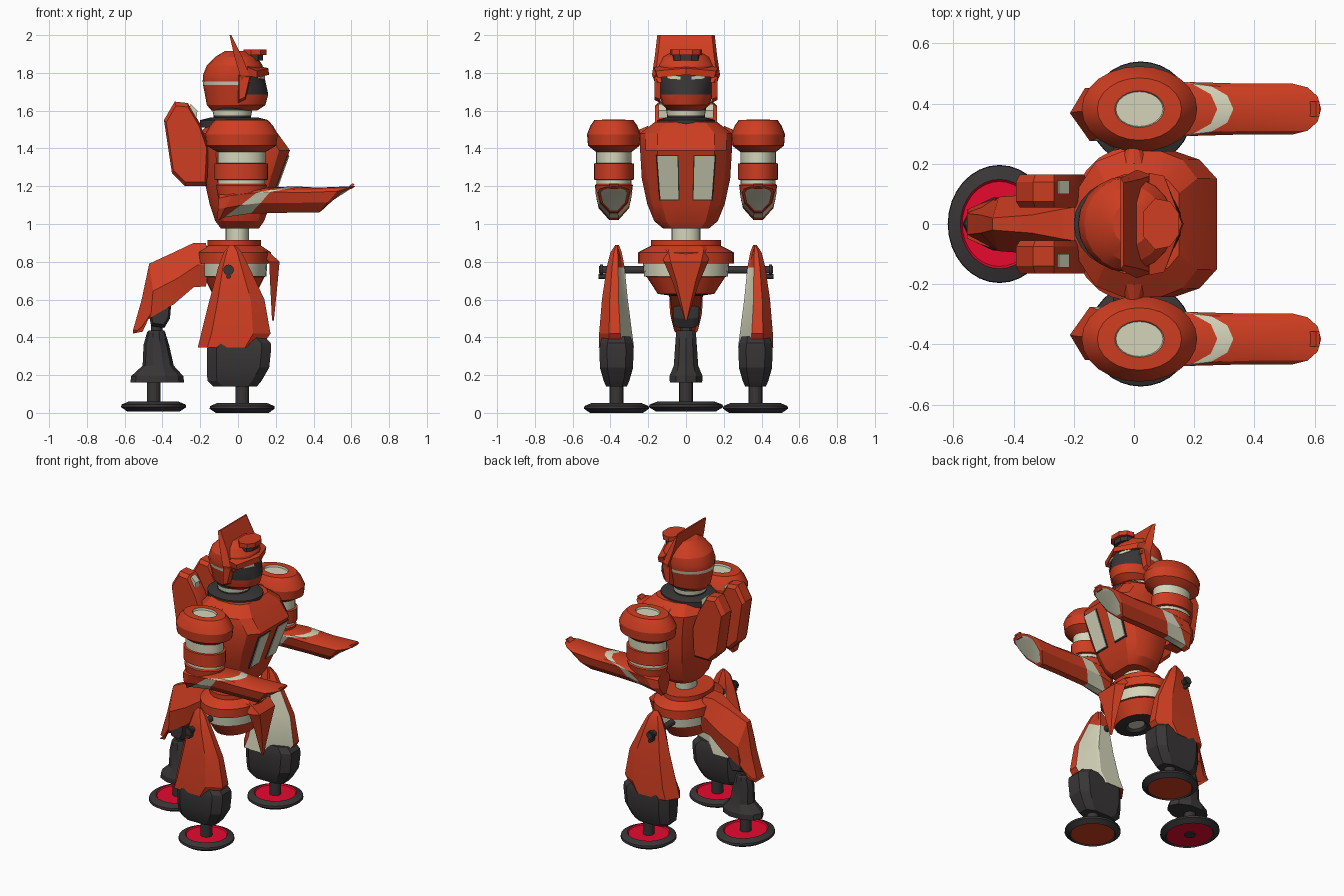
import bpy, bmesh, math

if "Cube" in bpy.data.objects:
    bpy.data.objects.remove(bpy.data.objects["Cube"])

COLOURS = {
    "orange": (0.62, 0.047, 0.015), "cream": (0.66, 0.66, 0.49),
    "charcoal": (0.04, 0.036, 0.036), "crimson": (0.86, 0.003, 0.03),
}
MATS = {}
for key, rgb in COLOURS.items():
    MATS[key] = bpy.data.materials.new(key)
    MATS[key].diffuse_color = (*rgb, 1)
NAMES = list(COLOURS)


def loft(name, rings, cols, rule=None):
    """Skin a stack of equal-length rings; cols is one colour or [cap, bands..., cap]."""
    bm = bmesh.new()
    vs = [[bm.verts.new(p) for p in r] for r in rings]
    n = len(rings[0])
    if isinstance(cols, str):
        cols = [cols] * (len(rings) + 1)
    bm.faces.new(vs[0][::-1]).material_index = NAMES.index(cols[0])
    bm.faces.new(vs[-1]).material_index = NAMES.index(cols[-1])
    for i in range(len(rings) - 1):
        for j in range(n):
            k = (j + 1) % n
            f = bm.faces.new((vs[i][j], vs[i][k], vs[i + 1][k], vs[i + 1][j]))
            f.material_index = NAMES.index(cols[i + 1])
    bmesh.ops.recalc_face_normals(bm, faces=bm.faces)
    bm.normal_update()
    if rule:
        for f in bm.faces:
            c = rule(f.calc_center_median(), f.normal)
            if c:
                f.material_index = NAMES.index(c)
    me = bpy.data.meshes.new(name)
    bm.to_mesh(me)
    bm.free()
    for k in NAMES:
        me.materials.append(MATS[k])
    ob = bpy.data.objects.new(name, me)
    bpy.context.collection.objects.link(ob)
    return ob


def ring(cx, cy, z, rx, ry, n=24):
    return [(cx + rx * math.cos(2 * math.pi * i / n), cy + ry * math.sin(2 * math.pi * i / n), z)
            for i in range(n)]


def lathe(name, cx, cy, prof, ratio, cols, n=24):
    """Elliptical turned part: prof holds (z, rx); ry = rx * ratio."""
    return loft(name, [ring(cx, cy, z, r, r * ratio, n) for z, r in prof], cols)


def prism(name, poly, layers, cols):
    """Side profile in xz swept over y layers of (y, scale) about its middle."""
    mx = sum(p[0] for p in poly) / len(poly)
    mz = sum(p[1] for p in poly) / len(poly)
    return loft(name, [[(mx + (x - mx) * s, y, mz + (z - mz) * s) for x, z in poly]
                       for y, s in layers], cols)


def rod(name, x, z, y0, y1, r, col, n=12, taper=1):
    c = [(x + r * math.cos(2 * math.pi * i / n), z + r * math.sin(2 * math.pi * i / n)) for i in range(n)]
    return prism(name, c, [(y0, 1), (y1, taper)], col)


def section(z, x0, x1, ry, half):
    """Horizontal section from half outline points normalised to -1..1."""
    cx, rx = (x0 + x1) / 2, (x1 - x0) / 2
    pts = half + [(a, -b) for a, b in half[::-1]]
    return [(cx + a * rx, b * ry, z) for a, b in pts]


# Torso
CHEST = [(1, .2), (1, .62), (.76, .88), (.4, 1), (-.2, 1), (-.65, .85), (-.92, .5), (-1, .2)]
loft("torso", [section(*r, CHEST) for r in (
    (.975, -.09, .11, .12), (1.015, -.12, .138, .168), (1.105, -.15, .171, .205), (1.24, -.18, .22, .234),
    (1.39, -.2, .275, .243), (1.48, -.2, .21, .243), (1.54, -.15, .15, .165))], "orange")
for s in (-1, 1):
    for nm, g, d, col in (("window_frame", .006, .005, "charcoal"), ("chest_window", 0, .009, "cream")):
        rings = []
        for off in (-.004, d):
            rings.append([(.14 + (z - 1.02) * .362 + off, s * y, z) for y, z in (
                (.04 - g, 1.13 - g), (.135 + g, 1.13 - g), (.152 + g, 1.36 + g), (.045 - g, 1.36 + g))])
        loft(nm, rings, col)

# Neck and collar
lathe("collar", -.02, 0, [(1.51, .18), (1.55, .18), (1.565, .12)], .86, "charcoal")
lathe("neck", -.03, 0, [(1.55, .10), (1.575, .10), (1.6, .105), (1.63, .105)], 1,
      ["charcoal", "charcoal", "cream", "charcoal", "charcoal"])


# Head with painted face and rear stripe
def head_paint(c, n):
    if c.x > .045 and 1.69 < c.z < 1.81:
        return "charcoal"
    if c.x < .02 and 1.735 < c.z < 1.755:
        return "cream"


loft("head", [ring((a + b) / 2, 0, z, (b - a) / 2, ry, 20) for z, a, b, ry in (
    (1.60, -.14, .10, .09), (1.63, -.165, .145, .125), (1.685, -.175, .16, .14), (1.735, -.185, .15, .15),
    (1.755, -.187, .145, .155), (1.79, -.185, .14, .16), (1.84, -.165, .13, .155), (1.885, -.12, .10, .125),
    (1.915, -.07, .05, .07))], "orange", head_paint)
for s in (-1, 1):
    prism("cheek_guard", [(.0, 1.80), (.07, 1.79), (.04, 1.66), (.0, 1.64)],
          [(s * .135, 1), (s * .168, .8)], "orange")
    loft("eye", [[(x + d, s * y, z) for x, y, z in (
        (.138, .03, 1.765), (.11, .1, 1.77), (.11, .1, 1.79), (.138, .03, 1.78))] for d in (-.004, .006)], "cream")
    loft("brow", [[(.05, s * y, z) for y, z in ((0, 1.8), (.16, 1.785), (.17, 1.83), (0, 1.85))],
                  [(x, s * y, z) for x, y, z in ((.165, 0, 1.79), (.1, .15, 1.775), (.1, .16, 1.81), (.16, 0, 1.825))]],
         "orange")
CROWN = [(.03, .04), (.07, .085), (.12, .075), (.15, .035)]
for nm, z0, z1, k, col in (("crown_visor", 1.895, 1.925, 1, "orange"), ("crown_slot", 1.865, 1.896, .85, "charcoal")):
    loft(nm, [[(.03 + (x - .03) * k, y * k, z) for x, y in CROWN + [(a, -b) for a, b in CROWN[::-1]]]
              for z in (z0, z1)], col)
loft("crest", [[(x, -w, z), (x + t, -w * .9, z), (x + t, w * .9, z), (x, w, z)] for x, t, w, z in (
    (.02, .05, .165, 1.75), (.01, .05, .18, 1.79), (-.02, .04, .165, 1.89), (-.045, .01, .152, 2.0))], "orange")

# Backpack halves
PACK = [(-.335, 1.648), (-.265, 1.64), (-.2, 1.53), (-.155, 1.4), (-.165, 1.2), (-.28, 1.2), (-.35, 1.27), (-.392, 1.55)]
for s in (-1, 1):
    prism("backpack", PACK, [(s * .055, .9), (s * .075, 1), (s * .14, 1), (s * .165, .9)], "orange")
    prism("backpack_inlay", [(-.27, 1.56), (-.22, 1.56), (-.215, 1.6), (-.25, 1.635)],
          [(s * .1, 1), (s * .145, 1)], "cream")

# Arms
FORE = [(-1, .82), (-.85, .93), (-.5, 1), (0, 1.02), (.5, 1), (.85, .93), (1, .82), (.85, .4), (.25, 0), (-.25, 0), (-.85, .4)]


def fore_ring(cy, xb, xt, b, t, w, bend=0, k=1):
    """Sheared trough section; bend pulls its sides back into a rounded end."""
    out = []
    for y, h in FORE:
        y, h = y * k, .5 + (h - .5) * k
        back = bend * (1 - math.sqrt(max(0, 1 - y * y)))
        out.append((xb + (xt - xb) * h - back, cy + y * w, b + (t - b) * h))
    return out


for s in (-1, 1):
    cy = s * .382
    lathe("shoulder", .018, cy, [(1.38, .125), (1.415, .185), (1.475, .192), (1.52, .168), (1.55, .14), (1.552, .082),
                                 (1.54, .078)], .74,
          ["orange"] * 6 + ["cream"] * 2)
    lathe("upper_arm", .018, cy, [(1.12, .12), (1.205, .135), (1.212, .125), (1.232, .125), (1.235, .142),
                                  (1.32, .142), (1.322, .127), (1.39, .127)], .745,
          ["orange", "orange", "orange", "cream", "orange", "orange", "orange", "cream", "cream"])
    rod("shoulder_joint", .0, 1.47, s * .2, s * .27, .05, "orange", taper=.4)
    end = (.43, .618, 1.06, 1.198, .085)
    loft("forearm", [
        fore_ring(cy, -.11, -.1, 1.03, 1.16, .06), fore_ring(cy, -.1, -.02, 1.02, 1.18, .095),
        fore_ring(cy, -.07, .27, 1.035, 1.195, .098, .11), fore_ring(cy, .07, .325, 1.055, 1.195, .09, .11),
        fore_ring(cy, .28, .42, 1.06, 1.19, .085, .05), fore_ring(cy, *end, .06), fore_ring(cy, *end, .06, .84)],
         ["orange", "orange", "orange", "cream", "orange", "orange", "orange", "cream"])
    prism("fingertip", [(.57, 1.185), (.6, 1.185), (.617, 1.212), (.605, 1.215)],
          [(cy - .025, 1), (cy + .025, 1)], "orange")

# Waist and pelvis
lathe("waist", -.003, 0, [(.9, .062), (1.0, .062)], 1.22, "cream")
lathe("pelvis", -.02, 0, [(.635, .045), (.62, .06), (.63, .115), (.72, .16), (.722, .17), (.79, .175), (.792, .195),
                          (.85, .195), (.885, .142), (.915, .142)], 1.3,
      ["cream", "charcoal", "charcoal", "orange", "orange", "cream", "orange", "orange", "orange", "orange", "orange"])

# Front skirt plate
loft("front_skirt", [[(x, -w, z), (x + t, -w * .7, z), (x + t, w * .7, z), (x, w, z)] for x, t, w, z in (
    (.18, .01, .006, .49), (.17, .04, .07, .69), (.165, .055, .117, .8), (.1, .05, .134, .865), (.09, .03, .11, .885))],
     "orange")

# Side legs
for s in (-1, 1):
    rod("hip_axle", -.05, .757, s * .18, s * .46, .02, "charcoal")
    rod("hip_knob", -.05, .757, s * .44, s * .455, .028, "charcoal")
    rod("hip_pin", -.05, .722, s * .4, s * .462, .012, "charcoal")
    # Shell with cream lining on its inner and inner-front faces: z, x0, x1, outer y, inner y
    rows = ((.345, -.213, .12, .462, .275), (.42, -.195, .172, .46, .285), (.6, -.15, .14, .445, .308),
            (.77, -.105, .06, .42, .325), (.85, -.075, .02, .40, .34), (.888, -.045, -.015, .375, .355))
    loft("leg_shell", [[(a, s * (o + i) / 2, z), (a + .15 * (b - a), s * (o - .01), z),
                        (a + .75 * (b - a), s * o, z), (b, s * (o - .3 * (o - i)), z),
                        (b, s * (i + .36 * (o - i)), z), (b - .08 * (b - a), s * (i + .28 * (o - i)), z),
                        (b - .34 * (b - a), s * (i + .012), z), (b - .4 * (b - a), s * i, z),
                        (a + .2 * (b - a), s * i, z)] for z, a, b, o, i in rows], "orange",
         lambda c, n: "cream" if n.y * s < -.3 and n.x > -.3 and c.z < .78 and n.z > -.8
         and not (n.x > .6 and c.x > .13) else None)
    boot = ((.14, -.13, .10, .055), (.17, -.162, .125, .068), (.24, -.165, .165, .088), (.34, -.165, .176, .09),
            (.37, -.14, .173, .086), (.405, -.10, .14, .074))
    loft("boot", [[(x, s * (.368 + y * w), z) for x, y in (
        (a, -.5), (a + .05, -1), (b - .05, -1), (b, -.55), (b, .55), (b - .05, 1), (a + .05, 1), (a, .5))]
        for z, a, b, w in boot], "charcoal")


def foot(cx, cy, base, ratio, under):
    lathe("ankle_post", cx, cy, [(base + .02, .036), (.2, .036)], 1, "charcoal", 16)
    prof = [(.008, .135), (0, .14), (.022, .172), (.036, .17), (.053, .13), (.045, .124)]
    lathe("foot_disc", cx, cy, [(base + z, r) for z, r in prof], ratio,
          [under, "charcoal", "charcoal", "charcoal", "charcoal", "crimson", "crimson"], 32)


foot(.022, .368, 0, 1, "orange")
foot(.022, -.368, 0, 1, "orange")
foot(-.447, 0, .008, 1.14, "crimson")
lathe("rear_foot_hub", -.447, 0, [(.01, .035), (.02, .035)], 1, "charcoal", 16)

# Rear leg
ridge = ((-.17, .9, .67, .06, .09), (-.235, .9, .665, .05, .1), (-.34, .85, .575, .03, .1),
         (-.47, .79, .5, .02, .09), (-.51, .60, .455, .03, .085), (-.555, .44, .42, .035, .06))
loft("rear_leg_shell", [[(x, -wt, t), (x, wt, t), (x + (.02 if x > -.5 else .05), wb, (t + b) / 2), (x, wb * .8, b),
                         (x, -wb * .8, b), (x + (.02 if x > -.5 else .05), -wb, (t + b) / 2)]
                        for x, t, b, wt, wb in ridge], "orange")
prism("rear_thigh", [(-.48, .56), (-.46, .46), (-.39, .45), (-.36, .5), (-.35, .62), (-.42, .64)],
      [(-.07, .8), (-.04, 1), (.04, 1), (.07, .8)], "charcoal")
lathe("rear_knee", -.43, 0, [(.42, .03), (.47, .03)], 1, "charcoal", 12)
loft("rear_shin", [ring((a + b) / 2, 0, z, (b - a) / 2, ry, 10) for z, a, b, ry in (
    (.16, -.57, -.285, .09), (.195, -.565, -.29, .092), (.25, -.505, -.34, .068), (.36, -.5, -.365, .06),
    (.425, -.482, -.385, .055), (.435, -.475, -.39, .048))], "charcoal")

# Smooth rounded parts, keeping hard edges
for ob in bpy.context.scene.objects:
    ob.select_set(True)
    bpy.context.view_layer.objects.active = ob
bpy.ops.object.shade_smooth_by_angle(angle=math.radians(22))

for m in bpy.data.materials:
    if m.users and not m.is_grease_pencil:
        m.use_nodes = True
        m.node_tree.nodes["Principled BSDF"].inputs["Base Color"].default_value = m.diffuse_color
